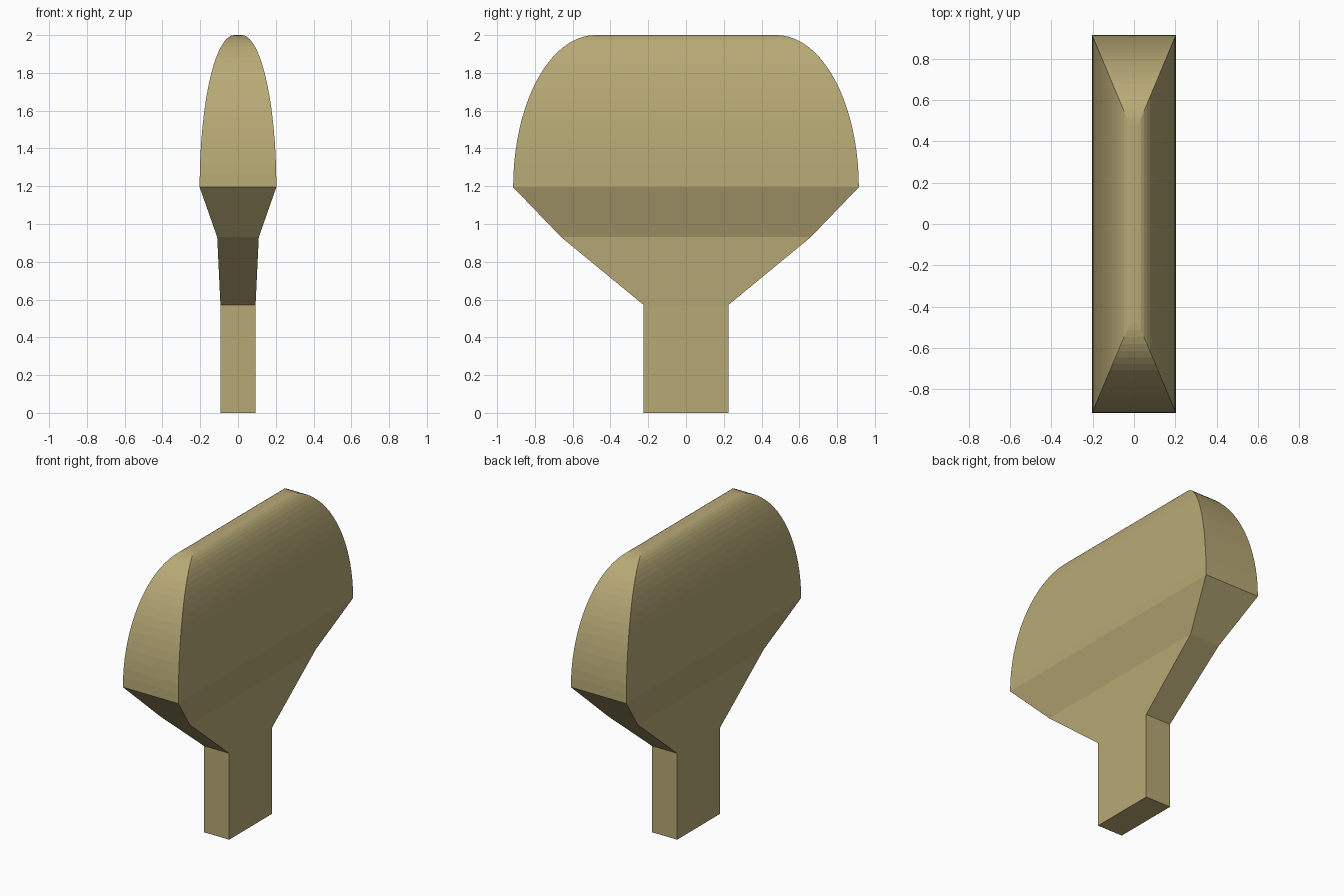
import bpy, bmesh, math

if "Cube" in bpy.data.objects:
    bpy.data.objects.remove(bpy.data.objects["Cube"])

tan = bpy.data.materials.new("tan")
tan.diffuse_color = (0.477, 0.397, 0.181, 1)
tan.use_nodes = True
tan.node_tree.nodes["Principled BSDF"].inputs["Base Color"].default_value = tan.diffuse_color

# Rectangular sections: (half width x, half width y, height)
rings = [(0.093, 0.225, 0.0), (0.093, 0.225, 0.572),
         (0.11, 0.66, 0.93)]
# Quarter-ellipse crown closing over to a narrow flat ridge
SEGMENTS = 20
for i in range(SEGMENTS + 1):
    a = math.pi / 2 * i / SEGMENTS
    rings.append((0.02 + 0.183 * math.cos(a), 0.48 + 0.435 * math.cos(a),
                  1.195 + 0.805 * math.sin(a)))

# Loft the sections into one closed body
bm = bmesh.new()
loops = [[bm.verts.new((sx * hx, sy * hy, z))
          for sx, sy in ((-1, -1), (1, -1), (1, 1), (-1, 1))]
         for hx, hy, z in rings]
for lower, upper in zip(loops, loops[1:]):
    for k in range(4):
        n = (k + 1) % 4
        bm.faces.new((lower[k], lower[n], upper[n], upper[k]))
bm.faces.new(loops[0][::-1])
bm.faces.new(loops[-1])
bmesh.ops.recalc_face_normals(bm, faces=bm.faces)

mesh = bpy.data.meshes.new("paddle_body")
bm.to_mesh(mesh)
bm.free()
mesh.materials.append(tan)
body = bpy.data.objects.new("paddle_body", mesh)
bpy.context.collection.objects.link(body)
